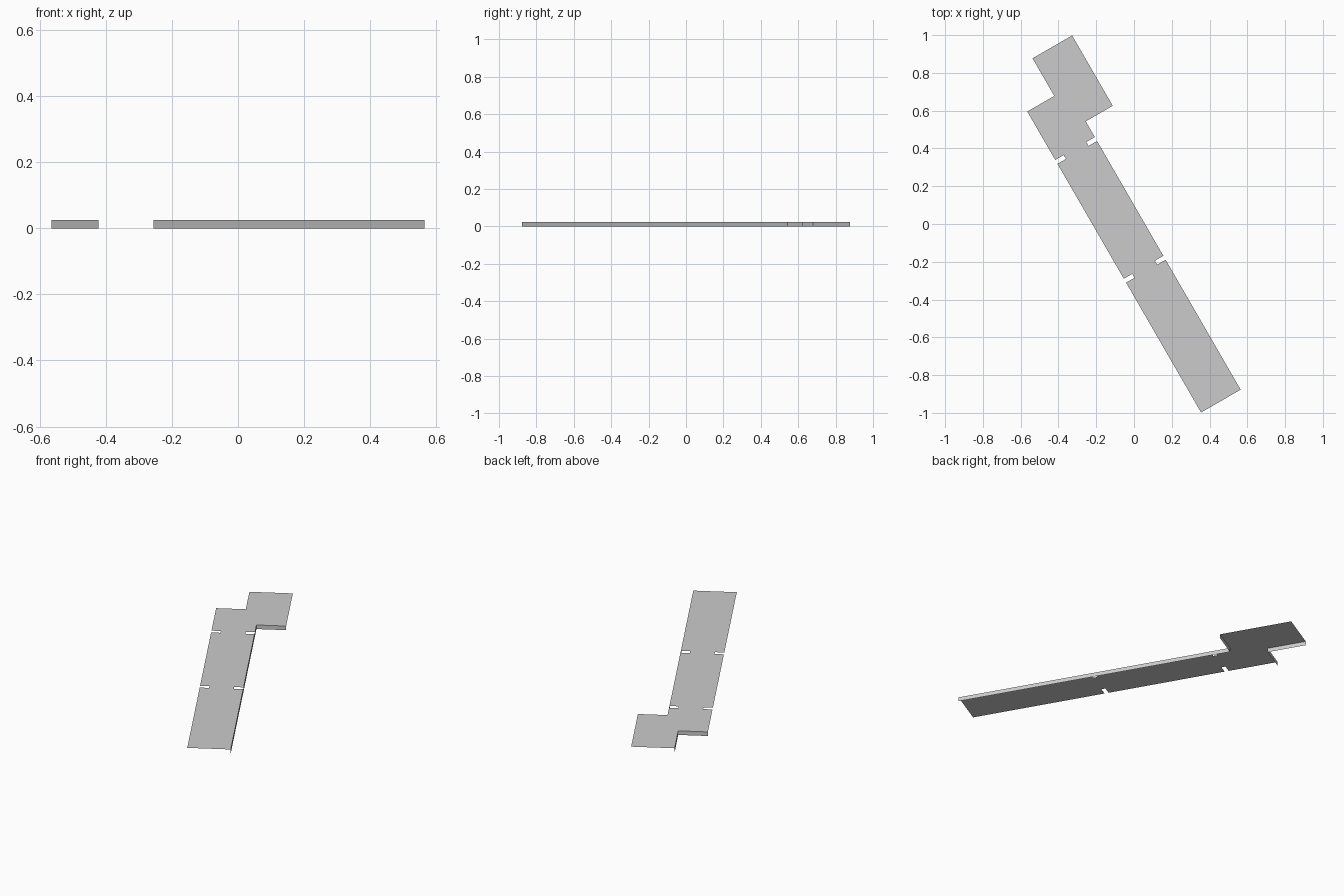
import bpy
import bmesh
from math import radians
from mathutils import Matrix, Vector

cube = bpy.data.objects.get("Cube")
if cube:
    bpy.data.objects.remove(cube, do_unlink=True)

# Main dimensions, measured along the panel before it is turned
WIDTH, LENGTH, SHIFT = 0.242, 2.07, 0.165
STEP_RIGHT, STEP_LEFT = 1.64, 1.84
HEIGHT = 0.025
SLOTS = (0.806, 1.532)
SLOT_DEPTH, SLOT_HALF = 0.052, 0.012
PLACE = Matrix.Translation((0.355, -0.998, 0)) @ Matrix.Rotation(radians(30), 4, "Z")

grey = bpy.data.materials.new("light_grey")
grey.use_nodes = True
grey.diffuse_color = (0.6, 0.6, 0.6, 1)
grey.node_tree.nodes["Principled BSDF"].inputs["Base Color"].default_value = (0.6, 0.6, 0.6, 1)


def make_object(name, polygons):
    """Build one flat-shaded object from a list of polygons."""
    bm = bmesh.new()
    for points in polygons:
        bm.faces.new([bm.verts.new(PLACE @ Vector(p)) for p in points])
    bmesh.ops.remove_doubles(bm, verts=bm.verts, dist=0.0001)
    mesh = bpy.data.meshes.new(name)
    bm.to_mesh(mesh)
    bm.free()
    mesh.materials.append(grey)
    obj = bpy.data.objects.new(name, mesh)
    bpy.context.collection.objects.link(obj)


def slot(edge, inward, along, direction):
    """Outline of one narrow slot cut in from a long edge."""
    inner = edge + inward * SLOT_DEPTH
    first, last = along - direction * SLOT_HALF, along + direction * SLOT_HALF
    return [(edge, first), (inner, first), (inner, last), (edge, last)]


# Top sheet outline, counter-clockwise, with paired slots
front_right, inner_right = (WIDTH, 0), (WIDTH, STEP_RIGHT)
outer_right = (WIDTH + SHIFT, STEP_RIGHT)
back_left = (SHIFT, LENGTH)
inner_left, outer_left = (SHIFT, STEP_LEFT), (0, STEP_LEFT)

outline = [(0, 0), front_right]
for v in SLOTS:
    outline += slot(WIDTH, -1, v, 1)
outline += [inner_right, outer_right, (WIDTH + SHIFT, LENGTH),
            back_left, inner_left, outer_left]
for v in reversed(SLOTS):
    outline += slot(0, 1, v, -1)
make_object("top_sheet", [[(u, v, HEIGHT) for u, v in outline]])


# Thin skirts hanging below the long edge and the two steps
def skirt(name, path):
    make_object(name, [[(*a, 0), (*b, 0), (*b, HEIGHT), (*a, HEIGHT)]
                       for a, b in zip(path, path[1:])])


skirt("long_side_skirt", [front_right, inner_right, outer_right])
skirt("step_skirt", [back_left, inner_left, outer_left])
